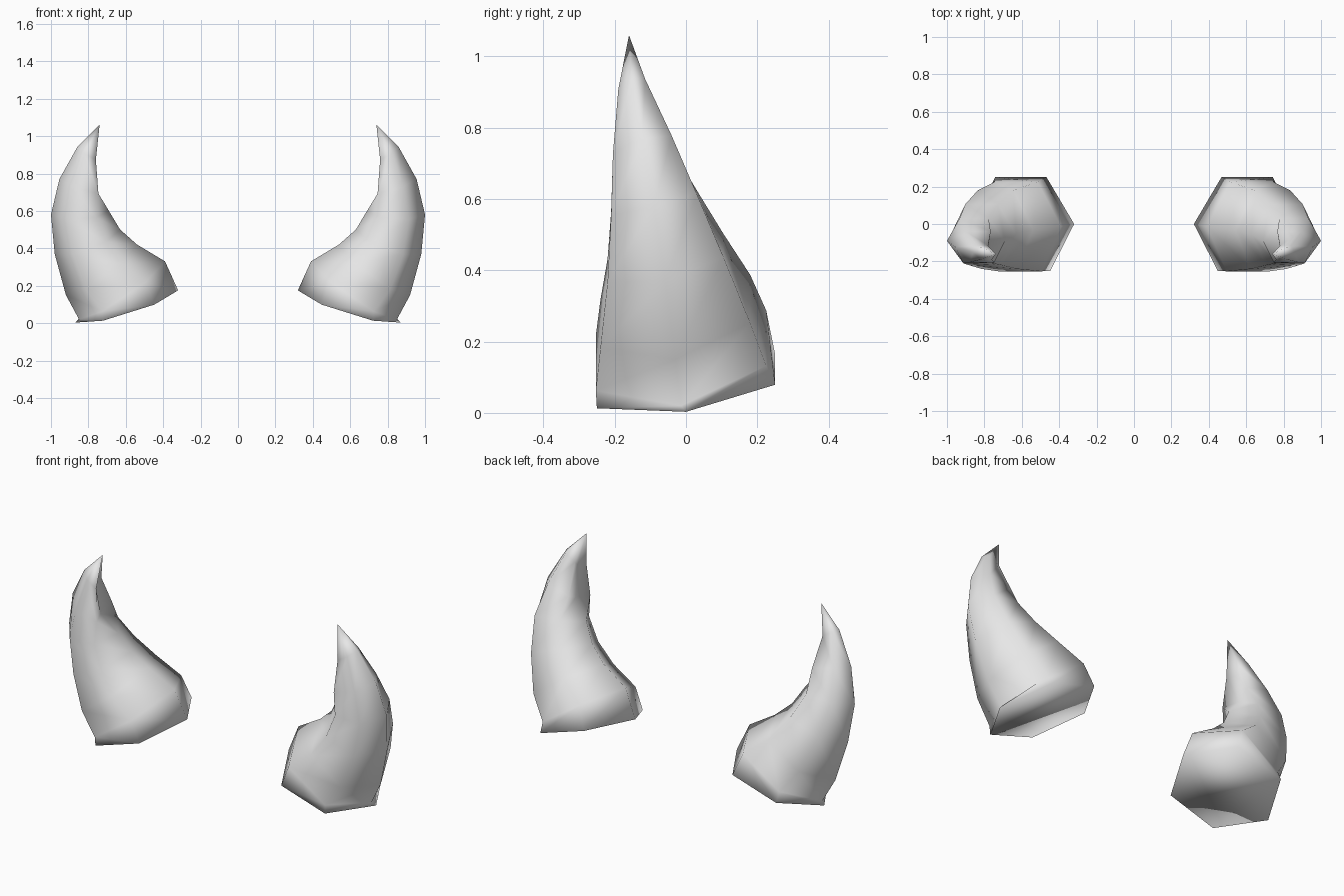
import bpy, bmesh

if "Cube" in bpy.data.objects:
    bpy.data.objects.remove(bpy.data.objects["Cube"])

# Hexagonal rings up the horn:
# inner x,z | outer x,z | front y, back y | half z tilt front to back | inner dent
RINGS = [
    (0.32, 0.175, 0.870, 0.003, -0.250, 0.250, 0.033, 0.00),
    (0.39, 0.330, 0.850, 0.020, -0.253, 0.225, 0.035, 0.00),
    (0.54, 0.420, 0.920, 0.150, -0.240, 0.180, 0.035, 0.00),
    (0.63, 0.500, 0.980, 0.370, -0.220, 0.105, 0.035, 0.00),
    (0.69, 0.600, 1.000, 0.580, -0.210, 0.030, 0.030, 0.00),
    (0.69, 0.700, 0.955, 0.770, -0.205, -0.040, 0.025, 0.09),
    (0.74, 0.870, 0.860, 0.940, -0.190, -0.115, 0.015, 0.05),
]
TIP = (0.74, -0.16, 1.06)


def ring_points(xi, zi, xo, zo, yf, yb, tilt, dent):
    """Six corners: inner, two front, outer, two back."""
    yc = (yf + yb) / 2

    def at(t, y, side):
        return (xi + (xo - xi) * t + 0.01 * side, y,
                zi + (zo - zi) * t + tilt * side)

    # side -1 is the front, +1 the back; the back leans upward
    return [(xi + dent, yc, zi), at(0.25, yf, -1), at(0.75, yf, -1),
            (xo, yc, zo), at(0.75, yb, 1), at(0.25, yb, 1)]


# Horn: skin the rings, cap the base, close at the tip
bm = bmesh.new()
rings = [[bm.verts.new(p) for p in ring_points(*r)] for r in RINGS]
for a, b in zip(rings, rings[1:]):
    for i in range(6):
        j = (i + 1) % 6
        bm.faces.new((a[i], a[j], b[j], b[i]))
tip = bm.verts.new(TIP)
for i in range(6):
    bm.faces.new((rings[-1][i], rings[-1][(i + 1) % 6], tip))
bm.faces.new(rings[0][::-1])
bmesh.ops.recalc_face_normals(bm, faces=bm.faces[:])
for f in bm.faces:
    f.smooth = True

mesh = bpy.data.meshes.new("horns")
bm.to_mesh(mesh)
bm.free()

# Single pale grey material
grey = bpy.data.materials.new("pale grey")
grey.diffuse_color = (0.8, 0.8, 0.8, 1)
grey.use_nodes = True
grey.node_tree.nodes["Principled BSDF"].inputs["Base Color"].default_value = grey.diffuse_color
mesh.materials.append(grey)

# Mirror to make the pair
horns = bpy.data.objects.new("horns", mesh)
bpy.context.collection.objects.link(horns)
mirror = horns.modifiers.new("mirror", 'MIRROR')
mirror.use_axis = (True, False, False)
mirror.use_mirror_merge = False
